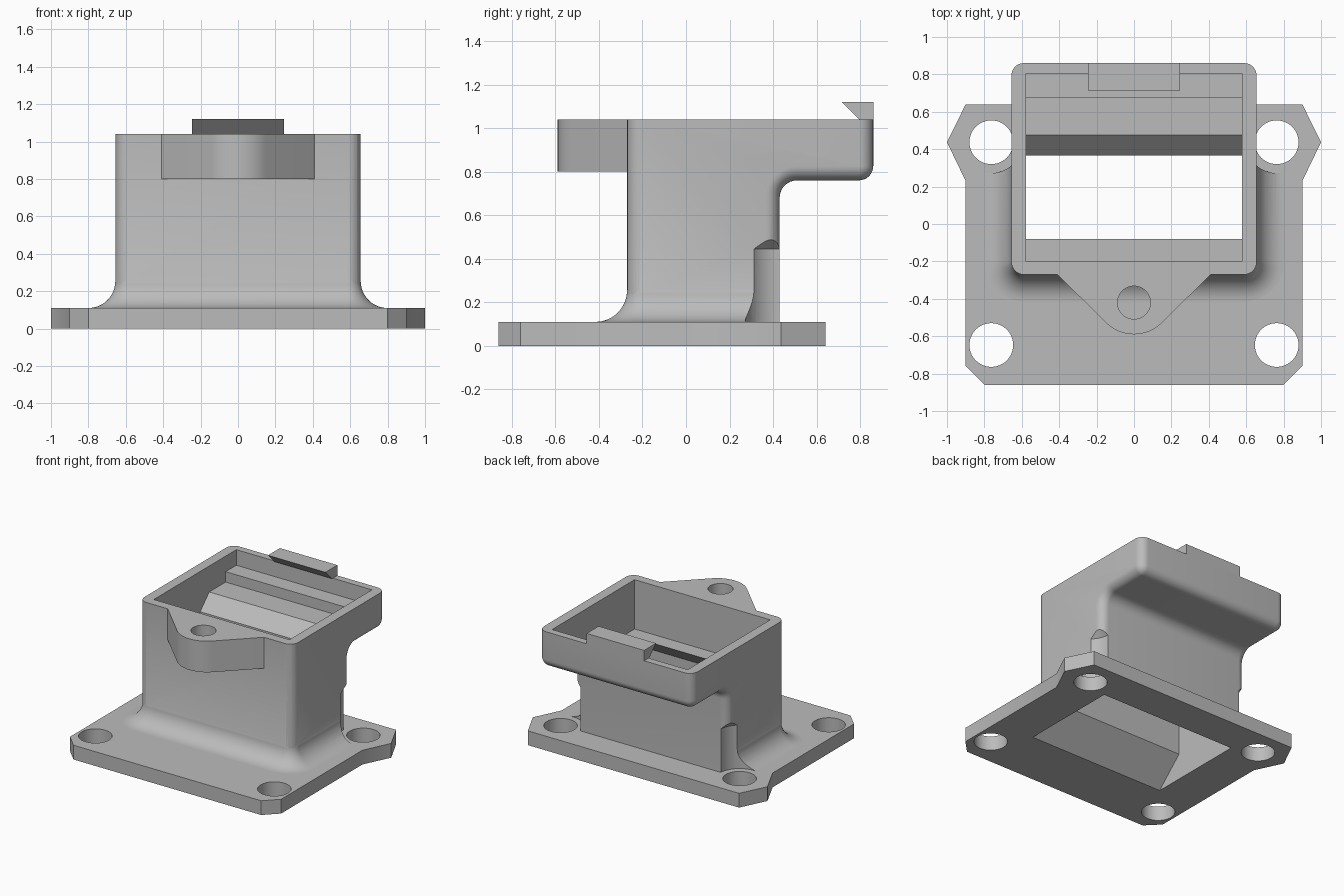
import bpy, bmesh
from math import sin, cos, pi, radians

cube = bpy.data.objects.get("Cube")
if cube:
    bpy.data.objects.remove(cube, do_unlink=True)

grey = bpy.data.materials.new("plain grey")
grey.use_nodes = True
grey.diffuse_color = (0.5, 0.5, 0.5, 1)
grey.node_tree.nodes["Principled BSDF"].inputs["Base Color"].default_value = (0.5, 0.5, 0.5, 1)


def loft(name, rings):
    """Closed solid through rings that share one point count."""
    bm = bmesh.new()
    loops = [[bm.verts.new(p) for p in ring] for ring in rings]
    n = len(loops[0])
    for a, b in zip(loops, loops[1:]):
        for i in range(n):
            j = (i + 1) % n
            bm.faces.new((a[i], a[j], b[j], b[i]))
    bm.faces.new(loops[0][::-1])
    bm.faces.new(loops[-1])
    bmesh.ops.recalc_face_normals(bm, faces=bm.faces)
    mesh = bpy.data.meshes.new(name)
    bm.to_mesh(mesh)
    bm.free()
    mesh.materials.append(grey)
    obj = bpy.data.objects.new(name, mesh)
    bpy.context.collection.objects.link(obj)
    return obj


def along_x(name, points, x0, x1):
    return loft(name, [[(x, y, z) for y, z in points] for x in (x0, x1)])


def along_z(name, points, z0, z1):
    return loft(name, [[(x, y, z) for x, y in points] for z in (z0, z1)])


def arc(cx, cy, r, start, end, steps=8):
    angles = [radians(start + (end - start) * i / steps) for i in range(steps + 1)]
    return [(cx + r * cos(a), cy + r * sin(a)) for a in angles]


def circle(cx, cy, r, n=48):
    return arc(cx, cy, r, 0, 360, n)[:-1]


def combine(target, tools, operation):
    bpy.context.view_layer.objects.active = target
    for tool in tools:
        mod = target.modifiers.new("cut", 'BOOLEAN')
        mod.operation = operation
        mod.solver = 'EXACT'
        mod.object = tool
        bpy.ops.object.modifier_apply(modifier=mod.name)


PLATE = 0.11
TOP = 1.04
ROUND = 0.065
FLARE = 0.145
bolts = [(sx * 0.763, y) for sx in (-1, 1) for y in (0.437, -0.647)]


# Housing: side profile, inset towards each end to round its outer edges
def housing_profile(i):
    inner = 0.08 + i
    outer = ROUND - i + 0.001
    back, under, far = 0.43 - i, 0.76 + i, 0.86 - i
    pts = [(-0.27 + i, TOP), (-0.27 + i, PLATE), (back, PLATE)]
    pts += arc(back + inner, under - inner, inner, 180, 90)
    pts += arc(far - outer, under + outer, outer, -90, 0)
    return pts + [(far, TOP)]


steps = [radians(90 * k / 8) for k in range(9)]
ends = [(0.655 - ROUND + ROUND * sin(a), ROUND * (1 - cos(a))) for a in steps]
slices = [(-x, i) for x, i in reversed(ends)] + ends
housing = loft("housing", [[(x, y, z) for y, z in housing_profile(i)] for x, i in slices])


# Flared skirt around the front and sides of the housing foot
def skirt_ring(d, z):
    w, front, r = 0.655 + d, -0.27 - d, 0.07 + d
    pts = [(w, 0.42), (-w, 0.42)]
    pts += arc(-w + r, front + r, r, 180, 270, 10)
    pts += arc(w - r, front + r, r, 270, 360, 10)
    return [(x, y, z) for x, y in pts]


levels = [(FLARE * (1 - sin(a)) + 0.001, PLATE + FLARE * (1 - cos(a)))
          for a in [radians(90 * k / 12) for k in range(13)]]
skirt = loft("skirt", [skirt_ring(d, z) for d, z in levels + [(-0.01, 0.28)]])
combine(housing, [skirt], 'UNION')

# Flange plate
half = [(0.8, -0.86), (0.9, -0.76), (0.9, 0.23), (1.0, 0.437), (0.9, 0.64)]
flange = along_z("flange", half + [(-x, y) for x, y in reversed(half)], 0, PLATE)

# Front lug with a vertical hole
lug_outline = [(0.41, -0.27), (0.41, -0.25), (-0.41, -0.25), (-0.41, -0.27)]
lug_outline += arc(0, -0.378, 0.212, 225, 315, 12)
lug = along_z("front_lug", lug_outline, 0.8, TOP)

# Latch hook on the back rim
latch = along_x("latch_hook", [(0.86, TOP), (0.86, 1.12), (0.715, 1.12), (0.795, TOP)],
                -0.245, 0.245)

# Cutters: stepped cavity, bolt holes, bolt head clearance with coned tops, lug hole
cavity = along_x("cavity_cutter", [
    (-0.431, -0.02), (-0.2, 0.2), (-0.2, 0.54), (-0.08, 0.66), (-0.2, 0.66),
    (-0.2, 1.1), (0.805, 1.1), (0.805, 0.92), (0.675, 0.92), (0.675, 0.84),
    (0.475, 0.84), (0.365, 0.73), (0.365, -0.02)], -0.578, 0.578)
holes = [along_z("bolt_cutter", circle(x, y, 0.117), -0.1, 0.2) for x, y in bolts]
clearances = [
    loft("clearance_cutter", [[(px, py, z) for px, py in circle(x, y, r)]
                              for r, z in ((0.165, 0.05), (0.165, 0.445), (0.01, 0.6))])
    for x, y in bolts if y > 0]
lug_hole = along_z("lug_cutter", circle(0, -0.42, 0.088), 0.7, 1.2)

combine(housing, clearances + [cavity], 'DIFFERENCE')
combine(flange, holes + [cavity], 'DIFFERENCE')
combine(lug, [lug_hole], 'DIFFERENCE')
for tool in [skirt, cavity, lug_hole] + holes + clearances:
    bpy.data.objects.remove(tool, do_unlink=True)

# Smooth the rounded areas, keep edges sharp
for obj in (housing, flange, lug, latch):
    bpy.ops.object.select_all(action='DESELECT')
    obj.select_set(True)
    bpy.context.view_layer.objects.active = obj
    bpy.ops.object.shade_smooth_by_angle(angle=radians(30))
